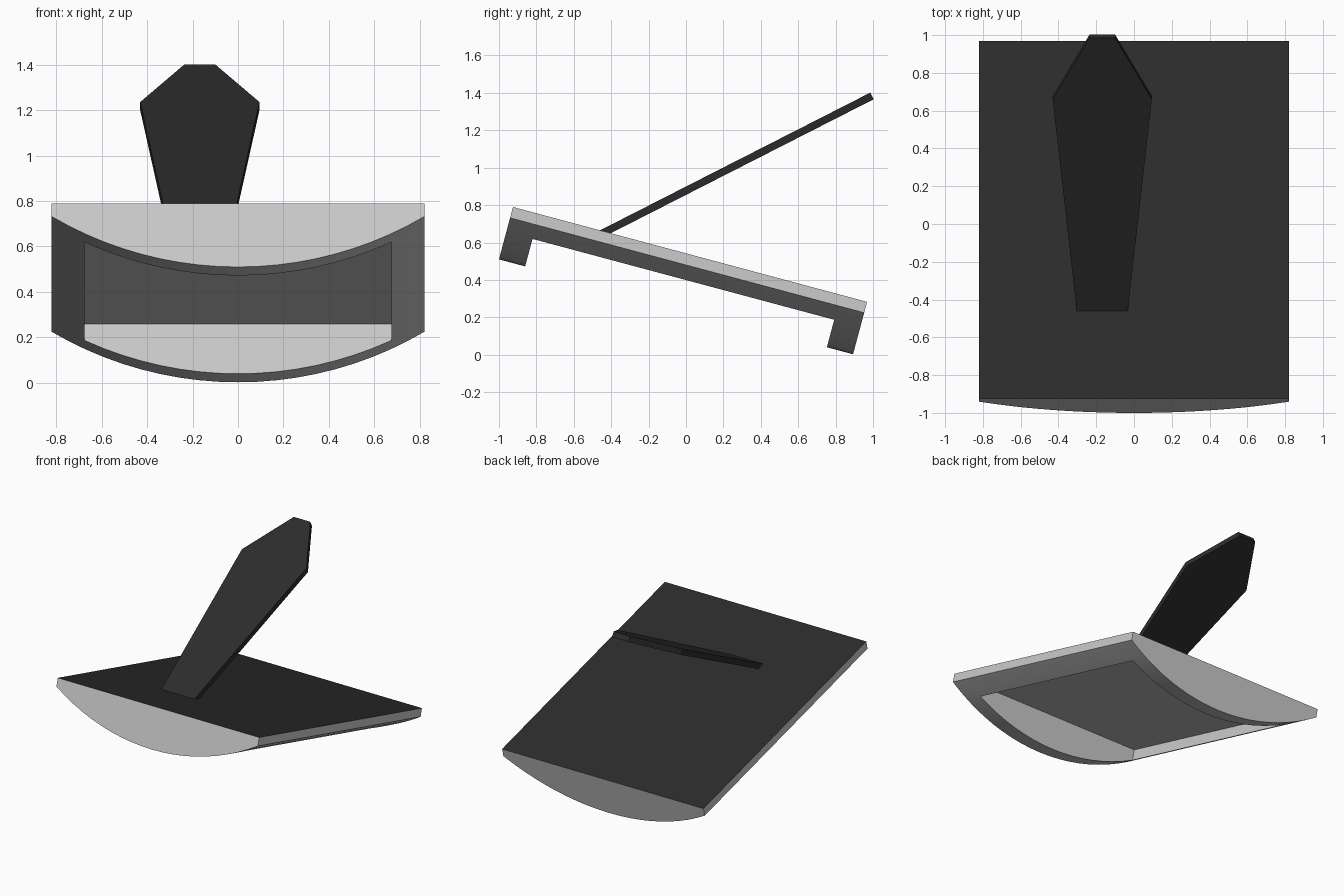
import bpy, bmesh, math

if "Cube" in bpy.data.objects:
    bpy.data.objects.remove(bpy.data.objects["Cube"])

WIDTH, LENGTH = 0.82, 1.96      # half width, full length of the tray
EDGE, DEPTH = 0.06, 0.29        # thickness at the side edge and at the middle
RIM = 0.145                     # rim width around the underside pocket


def material(name, color):
    mat = bpy.data.materials.new(name)
    mat.diffuse_color = color
    mat.use_nodes = True
    mat.node_tree.nodes["Principled BSDF"].inputs["Base Color"].default_value = mat.diffuse_color
    return mat


def prism(name, profile, offset):
    """Extrude a flat outline along an offset into a closed solid."""
    bm = bmesh.new()
    face = bm.faces.new([bm.verts.new(p) for p in profile])
    ext = bmesh.ops.extrude_face_region(bm, geom=[face])
    verts = [g for g in ext["geom"] if isinstance(g, bmesh.types.BMVert)]
    bmesh.ops.translate(bm, verts=verts, vec=offset)
    bmesh.ops.recalc_face_normals(bm, faces=bm.faces)
    mesh = bpy.data.meshes.new(name)
    bm.to_mesh(mesh)
    bm.free()
    obj = bpy.data.objects.new(name, mesh)
    bpy.context.collection.objects.link(obj)
    return obj


grey = material("light grey", (0.8, 0.8, 0.8, 1))
dark = material("dark top", (0.025, 0.025, 0.025, 1))

# Tray body: flat top, circular-arc underside
sag = DEPTH - EDGE
radius = (WIDTH ** 2 + sag ** 2) / (2 * sag)
half = math.asin(WIDTH / radius)
steps = 20
outline = [(WIDTH, 0, 0), (-WIDTH, 0, 0)]
for i in range(steps + 1):
    a = -half + 2 * half * i / steps
    outline.append((radius * math.sin(a), 0, radius - DEPTH - radius * math.cos(a)))
tray = prism("curved_tray", outline, (0, LENGTH, 0))

# Rectangular pocket in the underside
px = WIDTH - RIM
pocket = prism("pocket_cutter",
               [(-px, RIM, -0.5), (px, RIM, -0.5), (px, RIM, -EDGE - 0.003), (-px, RIM, -EDGE - 0.003)],
               (0, LENGTH - 2 * RIM, 0))
cut = tray.modifiers.new("pocket", "BOOLEAN")
cut.operation = "DIFFERENCE"
cut.solver = "EXACT"
cut.object = pocket
bpy.context.view_layer.objects.active = tray
tray.select_set(True)
bpy.ops.object.modifier_apply(modifier=cut.name)
bpy.data.objects.remove(pocket)

# Dark top face, grey everywhere else
tray.data.materials.clear()
tray.data.materials.append(grey)
tray.data.materials.append(dark)
for poly in tray.data.polygons:
    poly.material_index = 1 if poly.normal.z > 0.9 else 0
bpy.ops.object.shade_smooth_by_angle(angle=math.radians(25))
tray.location = (0, -0.925, 0.79)
tray.rotation_euler.x = math.radians(-15)

# Leaning paddle: tapered blade with a clipped point
right = [(0.135, 0), (0.2625, 1.257), (0.0675, 1.622)]
blade = [(x, y, 0) for x, y in right] + [(-x, y, 0) for x, y in reversed(right)]
paddle = prism("paddle", blade, (0, 0, -0.04))
paddle.data.materials.append(dark)
paddle.location = (-0.168, -0.46, 0.665)
paddle.rotation_euler.x = math.radians(27)
